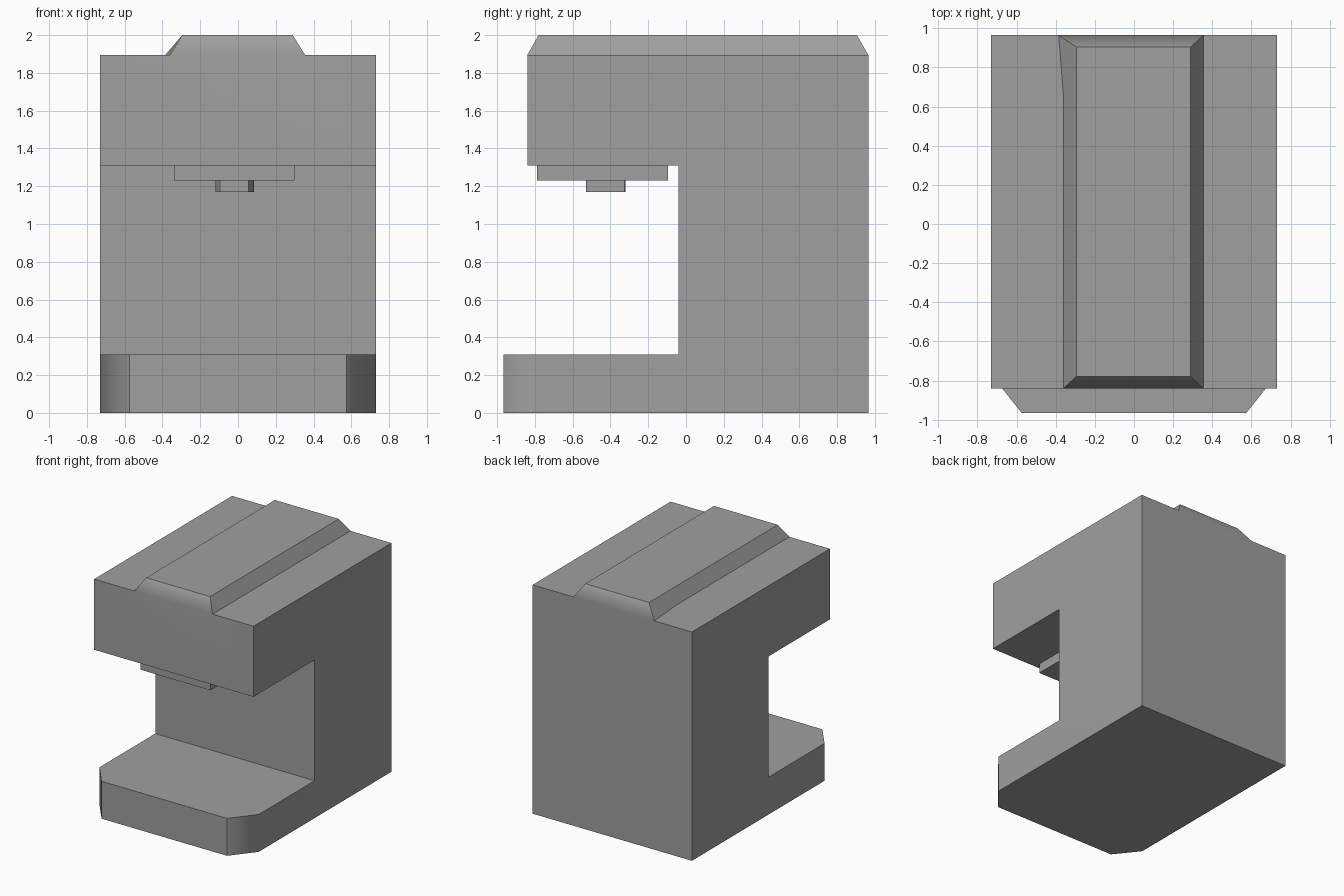
import bpy
import bmesh
from math import radians

cube = bpy.data.objects.get("Cube")
if cube:
    bpy.data.objects.remove(cube, do_unlink=True)

grey = bpy.data.materials.new("grey_casing")
grey.use_nodes = True
COLOUR = (0.35, 0.35, 0.35, 1)
grey.diffuse_color = COLOUR
grey.node_tree.nodes["Principled BSDF"].inputs["Base Color"].default_value = COLOUR


def finish(bm, name):
    """Turn a bmesh into an object with soft shading on shallow bends."""
    bmesh.ops.recalc_face_normals(bm, faces=bm.faces)
    mesh = bpy.data.meshes.new(name)
    bm.to_mesh(mesh)
    bm.free()
    mesh.materials.append(grey)
    obj = bpy.data.objects.new(name, mesh)
    bpy.context.collection.objects.link(obj)
    bpy.ops.object.select_all(action="DESELECT")
    bpy.context.view_layer.objects.active = obj
    obj.select_set(True)
    bpy.ops.object.shade_smooth_by_angle(angle=radians(42))
    weighted = obj.modifiers.new("Weighted normals", "WEIGHTED_NORMAL")
    weighted.keep_sharp = True
    return obj


def prism(name, outline, z0, z1):
    """Extrude a plan outline from z0 to z1."""
    bm = bmesh.new()
    face = bm.faces.new([bm.verts.new((x, y, z0)) for x, y in outline])
    top = bmesh.ops.extrude_face_region(bm, geom=[face], use_keep_orig=True)["geom"]
    moved = [v for v in top if isinstance(v, bmesh.types.BMVert)]
    bmesh.ops.translate(bm, verts=moved, vec=(0, 0, z1 - z0))
    return finish(bm, name)


# Main dimensions
W, BACK, HEAD, NOSE, COLUMN = 0.73, 0.965, -0.84, -0.965, -0.04
BASE_Z, HEAD_Z, ROOF_Z, TOP_Z = 0.31, 1.31, 1.895, 2.0

# C-shaped body: one side profile (y, z) mirrored across x
profile = [(BACK, 0), (-0.77, 0), (-0.77, BASE_Z), (COLUMN, BASE_Z),
           (COLUMN, HEAD_Z), (HEAD, HEAD_Z), (HEAD, ROOF_Z), (BACK, ROOF_Z)]
bm = bmesh.new()
L, R = ([bm.verts.new((s * W, y, z)) for y, z in profile] for s in (-1, 1))
bm.faces.new(L)
bm.faces.new(R)

# Chamfered nose of the base
nl, nr = ([bm.verts.new((s * 0.575, NOSE, z)) for z in (0, BASE_Z)] for s in (-1, 1))
bm.faces.new((nl[0], nr[0], nr[1], nl[1]))
bm.faces.new((L[1], nl[0], nl[1], L[2]))
bm.faces.new((R[1], nr[0], nr[1], R[2]))
bm.faces.new((L[0], L[1], nl[0], nr[0], R[1], R[0]))
bm.faces.new((L[3], L[2], nl[1], nr[1], R[2], R[3]))

# Inner column wall and underside of the head
for i in (3, 4):
    bm.faces.new((L[i], R[i], R[i + 1], L[i + 1]))

# Raised roof spine, with its rear left foot slightly splayed
fl, fr, br, bl, ml = (bm.verts.new((x, y, ROOF_Z)) for x, y in (
    (-0.36, HEAD), (0.355, HEAD), (0.355, BACK), (-0.385, BACK), (-0.36, 0.65)))
tfl, tfr, tbr, tbl = (bm.verts.new((x, y, TOP_Z)) for x, y in (
    (-0.295, -0.78), (0.29, -0.78), (0.29, 0.905), (-0.295, 0.905)))
for loop in ((tfl, tfr, tbr, tbl), (fl, fr, tfr, tfl), (fr, br, tbr, tfr),
             (br, bl, tbl, tbr), (bl, ml, tbl), (ml, fl, tfl, tbl),
             (L[6], fl, ml, bl, L[7]), (fr, R[6], R[7], br),
             (L[5], R[5], R[6], fr, fl, L[6]),
             (L[0], R[0], R[7], br, bl, L[7])):
    bm.faces.new(loop)
finish(bm, "body")

# Plate under the head
prism("head_plate", [(-0.34, -0.79), (0.30, -0.79), (0.30, -0.095), (-0.34, -0.095)],
      1.23, HEAD_Z)

# Small outlet block with chamfered front corners
prism("outlet", [(-0.095, -0.53), (0.055, -0.53), (0.085, -0.49), (0.085, -0.325),
                 (0.08, -0.32), (-0.115, -0.32), (-0.12, -0.325), (-0.12, -0.49)],
      1.17, 1.23)
